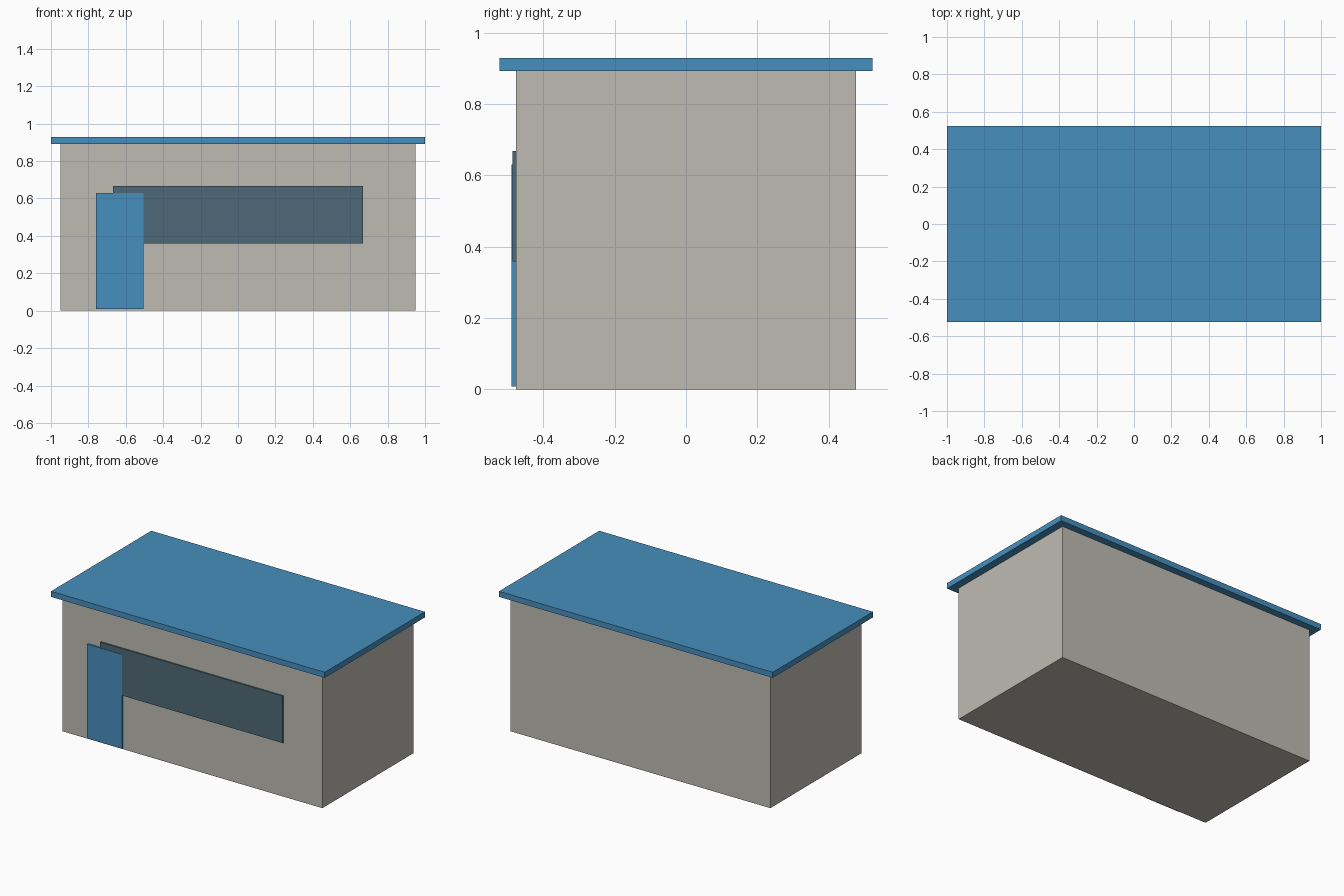
import bpy
import bmesh
from mathutils import Vector

default = bpy.data.objects.get("Cube")
if default:
    bpy.data.objects.remove(default, do_unlink=True)


def make_material(name, rgb):
    mat = bpy.data.materials.new(name)
    mat.use_nodes = True
    color = (*rgb, 1.0)
    mat.diffuse_color = color
    shader = next(n for n in mat.node_tree.nodes if n.type == "BSDF_PRINCIPLED")
    shader.inputs["Base Color"].default_value = color
    return mat


def add_box(name, low, high, mat):
    """Axis-aligned box between two corners."""
    low, high = Vector(low), Vector(high)
    bm = bmesh.new()
    bmesh.ops.create_cube(bm, size=1)
    bmesh.ops.scale(bm, vec=high - low, verts=bm.verts)
    bmesh.ops.translate(bm, vec=(low + high) / 2, verts=bm.verts)
    mesh = bpy.data.meshes.new(name)
    bm.to_mesh(mesh)
    bm.free()
    mesh.materials.append(mat)
    obj = bpy.data.objects.new(name, mesh)
    bpy.context.collection.objects.link(obj)
    return obj


wall_color = make_material("warm grey", (0.52, 0.50, 0.45))
blue = make_material("blue", (0.061, 0.275, 0.515))
glass = make_material("dark slate glass", (0.076, 0.144, 0.188))

WALL_X, WALL_Y, WALL_TOP = 0.95, 0.476, 0.892
ROOF_X, ROOF_Y, ROOF_TOP = 1.0, 0.523, 0.929

# Main body and overhanging flat roof
add_box("walls", (-WALL_X, -WALL_Y, 0), (WALL_X, WALL_Y, WALL_TOP), wall_color)
add_box("roof", (-ROOF_X, -ROOF_Y, WALL_TOP), (ROOF_X, ROOF_Y, ROOF_TOP), blue)

# Long front window, with the door standing slightly proud of it
add_box("front_window", (-0.667, -0.486, 0.358), (0.667, -WALL_Y, 0.668), glass)
add_box("front_door", (-0.76, -0.489, 0.008), (-0.506, -WALL_Y, 0.63), blue)
